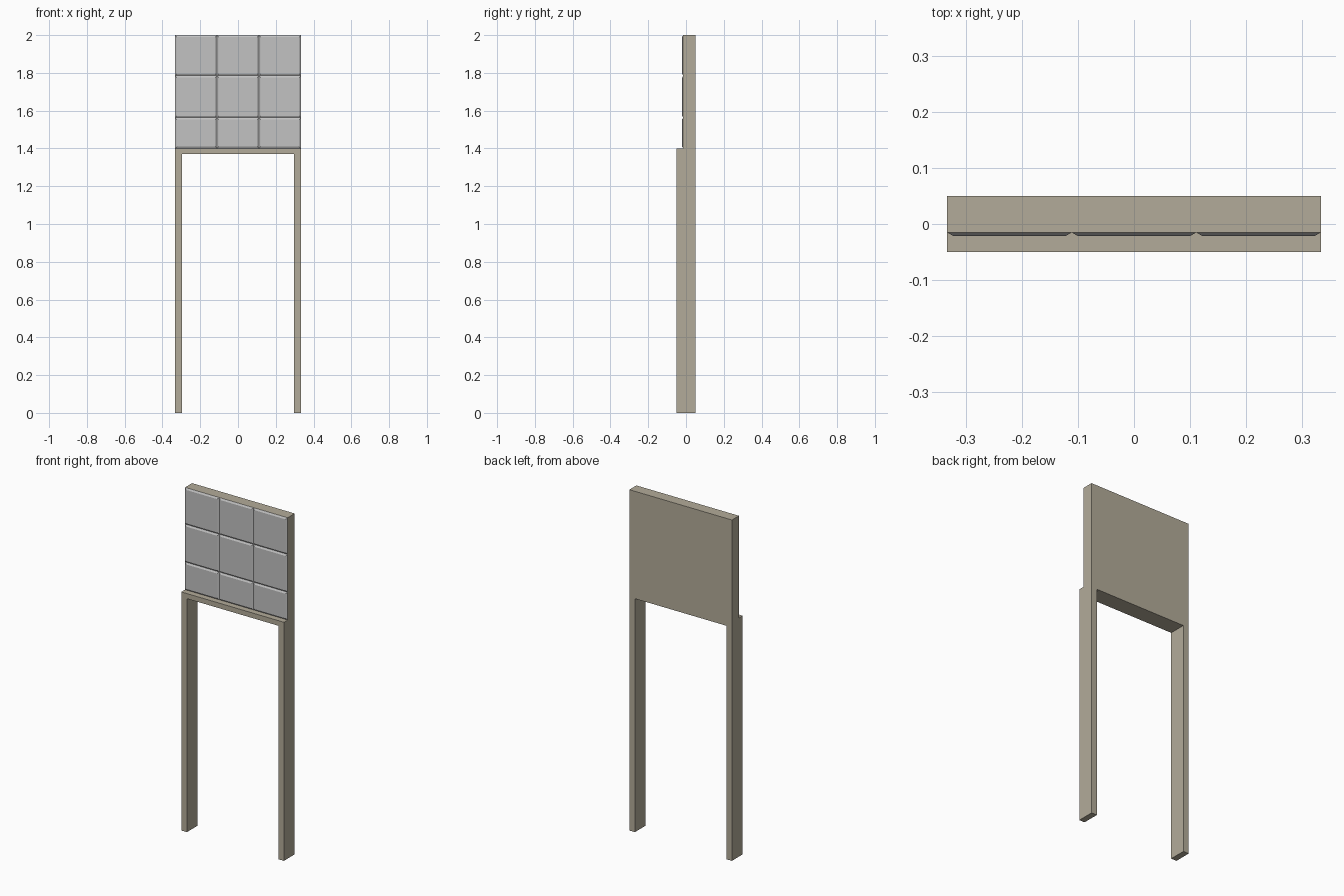
import bpy, bmesh

if "Cube" in bpy.data.objects:
    bpy.data.objects.remove(bpy.data.objects["Cube"])

W, Y0, Y1 = 0.333, -0.05, 0.05     # half width, front, back
PANEL_Y, TILE_Y = -0.015, -0.021   # panel face, tile face
LEDGE, UNDER, TOP = 1.40, 1.37, 2.0
LEG_IN = 0.297
BEVEL = 0.01


def material(name, rgb):
    m = bpy.data.materials.new(name)
    m.diffuse_color = (*rgb, 1)
    m.use_nodes = True
    m.node_tree.nodes["Principled BSDF"].inputs["Base Color"].default_value = m.diffuse_color
    return m


def add_object(name, bm, mat):
    me = bpy.data.meshes.new(name)
    bm.to_mesh(me)
    bm.free()
    me.materials.append(mat)
    ob = bpy.data.objects.new(name, me)
    bpy.context.collection.objects.link(ob)
    return ob


def extrude_x(name, profile, half, mat):
    """Extrude a (y, z) profile from -half to +half along x."""
    bm = bmesh.new()
    face = bm.faces.new([bm.verts.new((-half, y, z)) for y, z in profile])
    ext = bmesh.ops.extrude_face_region(bm, geom=[face])["geom"]
    verts = [g for g in ext if isinstance(g, bmesh.types.BMVert)]
    bmesh.ops.translate(bm, verts=verts, vec=(2 * half, 0, 0))
    bmesh.ops.recalc_face_normals(bm, faces=bm.faces)
    return add_object(name, bm, mat)


beige = material("beige_frame", (0.45, 0.41, 0.32))
grey = material("light_grey_tile", (0.54, 0.54, 0.54))

# Frame: stepped side profile with the opening between the legs cut out
frame = extrude_x("frame", [(Y0, 0), (Y1, 0), (Y1, TOP), (PANEL_Y, TOP),
                            (PANEL_Y, LEDGE), (Y0, LEDGE)], W, beige)
cutter = extrude_x("opening_cutter", [(-0.1, -0.1), (0.1, -0.1),
                                      (0.1, UNDER), (-0.1, UNDER)], LEG_IN, beige)
cutter.hide_render = True
mod = frame.modifiers.new("opening", 'BOOLEAN')
mod.operation = 'DIFFERENCE'
mod.solver = 'EXACT'
mod.object = cutter
bpy.context.view_layer.objects.active = frame
bpy.ops.object.modifier_apply(modifier=mod.name)
bpy.data.objects.remove(cutter)

# Bevelled tiles resting on the panel face
xs = [-W, -W / 3, W / 3, W]
zs = [LEDGE, 1.563, 1.785, TOP]


def add_tile(bm, x0, x1, z0, z1):
    def ring(d, y):
        return [bm.verts.new(p) for p in ((x0 + d, y, z0 + d), (x1 - d, y, z0 + d),
                                          (x1 - d, y, z1 - d), (x0 + d, y, z1 - d))]
    base, front = ring(0, PANEL_Y), ring(BEVEL, TILE_Y)
    bm.faces.new(front)
    for i in range(4):
        j = (i + 1) % 4
        bm.faces.new((base[i], base[j], front[j], front[i]))


bm = bmesh.new()
for xa, xb in zip(xs, xs[1:]):
    for za, zb in zip(zs, zs[1:]):
        add_tile(bm, xa, xb, za, zb)
add_object("wall_tiles", bm, grey)
